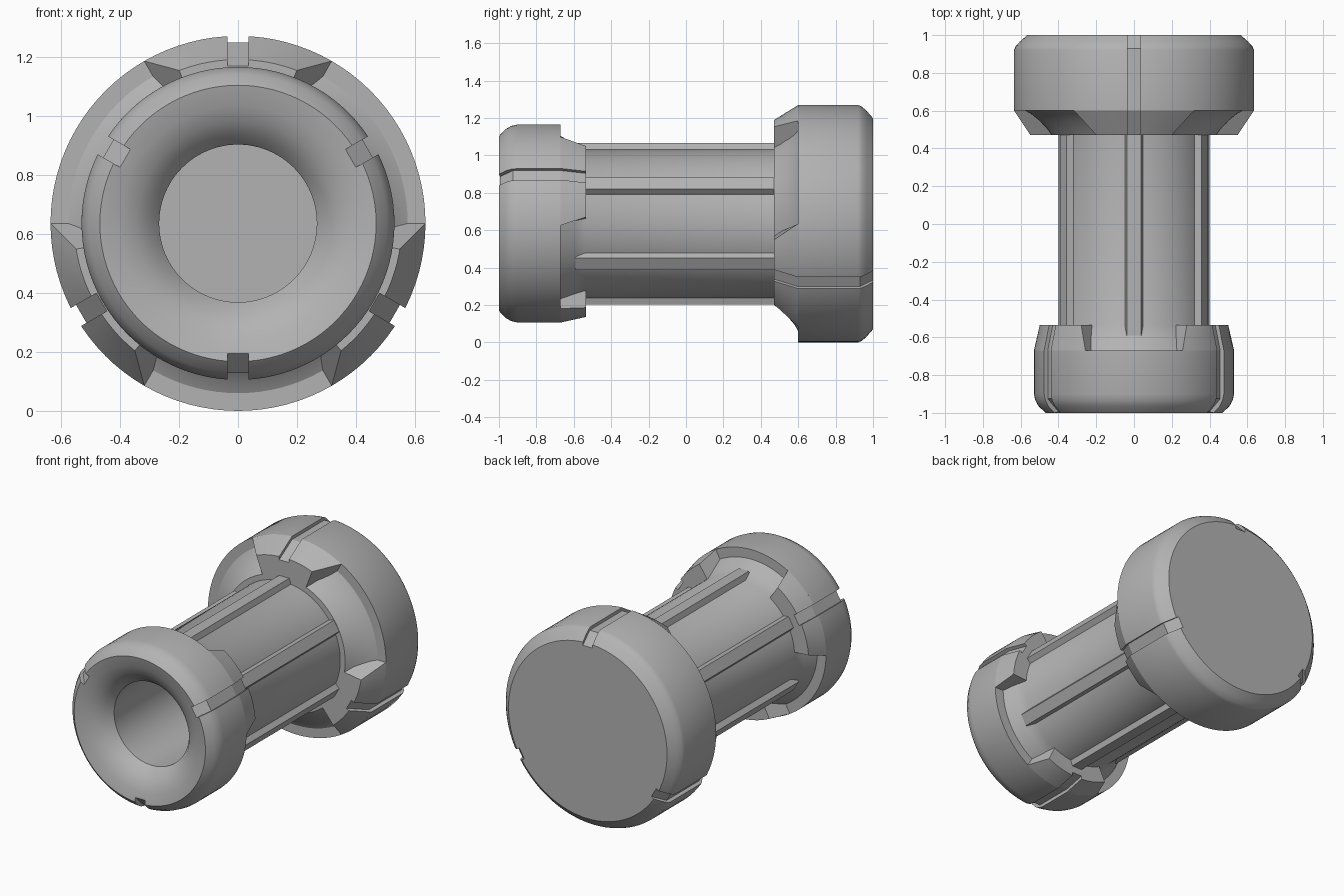
import bpy, bmesh
from math import sin, cos, radians, pi

SEG = 96
AXIS_Z = 0.635

cube = bpy.data.objects.get("Cube")
if cube:
    bpy.data.objects.remove(cube, do_unlink=True)

grey = bpy.data.materials.new("plain grey")
grey.use_nodes = True
tone = (0.45, 0.45, 0.45, 1)
grey.diffuse_color = tone
grey.node_tree.nodes["Principled BSDF"].inputs["Base Color"].default_value = tone


def polar(r, a, y, side=0.0):
    """Point at radius r and angle a round the long axis, shifted sideways."""
    return (r * cos(a) - side * sin(a), y, AXIS_Z + r * sin(a) + side * cos(a))


def make_object(name, bm):
    bmesh.ops.recalc_face_normals(bm, faces=bm.faces)
    mesh = bpy.data.meshes.new(name)
    bm.to_mesh(mesh)
    bm.free()
    mesh.materials.append(grey)
    ob = bpy.data.objects.new(name, mesh)
    bpy.context.collection.objects.link(ob)
    return ob


def skin(bm, sections):
    """Join a row of closed sections into a capped solid."""
    rings = [[bm.verts.new(p) for p in s] for s in sections]
    n = len(rings[0])
    for a, b in zip(rings, rings[1:]):
        for i in range(n):
            j = (i + 1) % n
            bm.faces.new((a[i], a[j], b[j], b[i]))
    bm.faces.new(rings[0])
    bm.faces.new(rings[-1])


def lug(name, angle, base, tip, inner=0.38, steps=16):
    """Tapered arc block; base and tip are (y, outer radius, half angle)."""
    sections = []
    for y, r, half in (base, tip):
        arc = [radians(angle + half * (2 * i / steps - 1)) for i in range(steps + 1)]
        sections.append([polar(r, a, y) for a in arc]
                        + [polar(inner, a, y) for a in reversed(arc)])
    bm = bmesh.new()
    skin(bm, sections)
    return make_object(name, bm)


# Body: bore, dished mouth, small head, shaft and large head in one lathe
mouth = [(-0.2, 0.267), (-0.88, 0.267), (-0.925, 0.30), (-0.96, 0.345),
         (-0.985, 0.40), (-1, 0.468)]
small_head = [(-0.965, 0.505), (-0.935, 0.522), (-0.9, 0.53), (-0.67, 0.53),
              (-0.67, 0.468), (-0.64, 0.452), (-0.59, 0.425), (-0.54, 0.40)]
large_head = [(0.47, 0.40), (0.47, 0.435), (0.51, 0.465), (0.55, 0.505),
              (0.58, 0.54), (0.6, 0.575), (0.6, 0.635), (0.92, 0.635),
              (0.94, 0.627), (0.965, 0.605), (1, 0.565)]
bm = bmesh.new()
skin(bm, [[polar(r, 2 * pi * i / SEG, y) for i in range(SEG)]
          for y, r in mouth + small_head + large_head])
body = make_object("body", bm)

# Lugs on the inner side of both heads
carved = [body]
for k in range(3):
    carved.append(lug("small_head_lug", 30 + 120 * k,
                      (-0.67, 0.53, 31), (-0.535, 0.5, 26)))
    carved.append(lug("large_head_lug", 90 + 120 * k,
                      (0.6, 0.635, 30), (0.47, 0.555, 21)))

# Groove cutter following each head outline
small_groove = [(-1.1, 0.435), (-1, 0.435), (-0.925, 0.507), (-0.67, 0.507),
                (-0.5, 0.469), (-0.5, 0.8), (-1.1, 0.8)]
large_groove = [(1.1, 0.543), (1, 0.543), (0.93, 0.613), (0.6, 0.613),
                (0.4, 0.49), (0.4, 0.8), (1.1, 0.8)]
bm = bmesh.new()
for outline, start in ((small_groove, 30), (large_groove, 90)):
    for k in range(3):
        a = radians(start + 120 * k)
        skin(bm, [[polar(r, a, y, s) for y, r in outline] for s in (-0.035, 0.035)])
cutter = make_object("groove_cutter", bm)
cutter.hide_render = True

for ob in carved:
    mod = ob.modifiers.new("grooves", "BOOLEAN")
    mod.operation = "DIFFERENCE"
    mod.solver = "EXACT"
    mod.object = cutter
    with bpy.context.temp_override(object=ob, active_object=ob):
        bpy.ops.object.modifier_apply(modifier=mod.name)
bpy.data.objects.remove(cutter, do_unlink=True)

# Six trapezoid ribs along the shaft
ribs = []
for k in range(6):
    a = radians(30 + 60 * k)
    outline = [(0.385, -0.052), (0.432, -0.036), (0.432, 0.036), (0.385, 0.052)]
    bm = bmesh.new()
    skin(bm, [[polar(r, a, y, s) for r, s in outline] for y in (-0.59, 0.495)])
    ribs.append(make_object("shaft_rib", bm))

# Smooth round surfaces, keep edges sharp
bpy.ops.object.select_all(action="DESELECT")
for ob in carved + ribs:
    ob.select_set(True)
bpy.context.view_layer.objects.active = body
bpy.ops.object.shade_smooth_by_angle(angle=radians(28))
